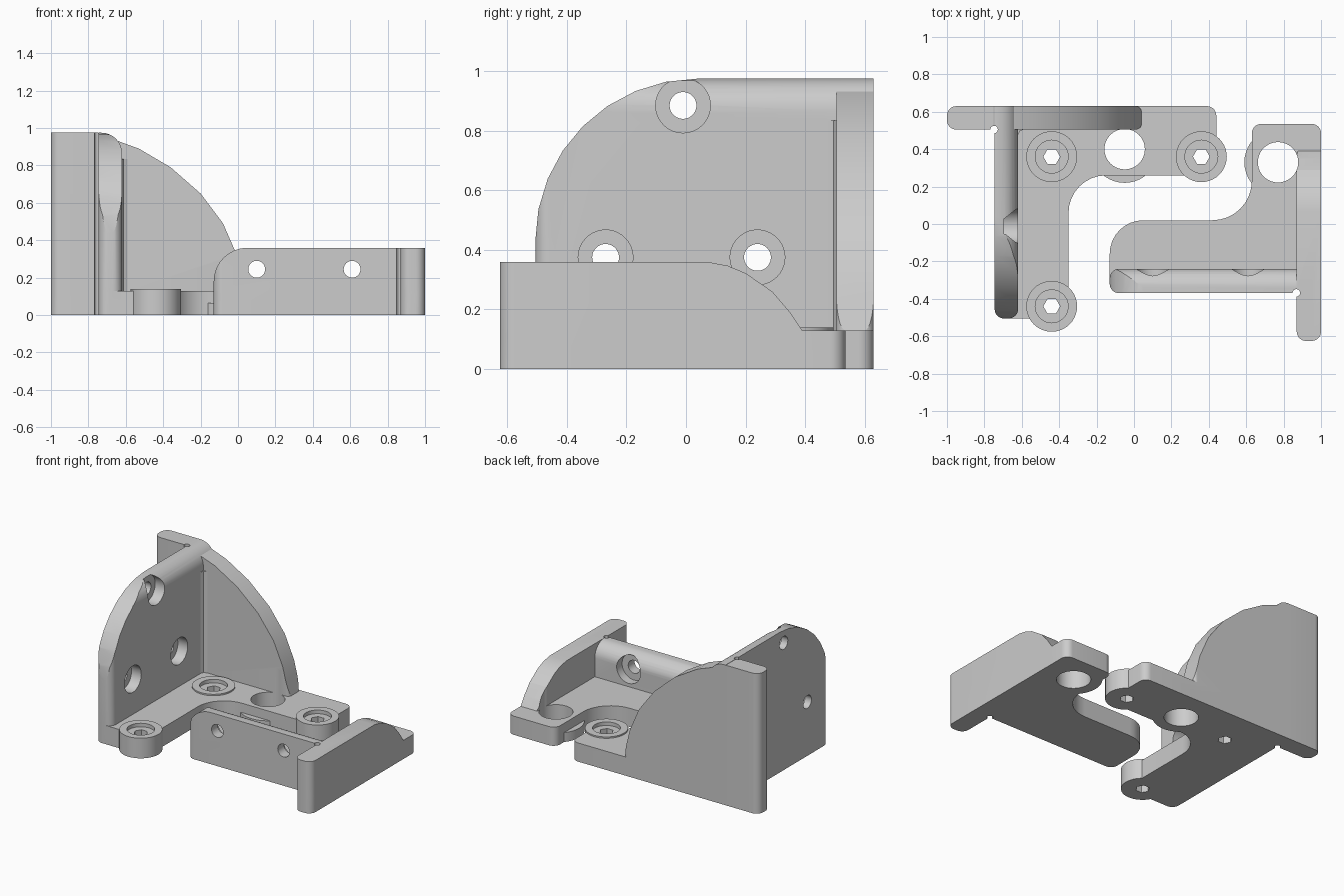
import bpy, bmesh, math
from mathutils import Vector

old = bpy.data.objects.get("Cube")
if old:
    bpy.data.objects.remove(old, do_unlink=True)

grey = bpy.data.materials.new("plain grey")
grey.use_nodes = True
colour = (0.604, 0.604, 0.604, 1)
grey.diffuse_color = colour
grey.node_tree.nodes["Principled BSDF"].inputs["Base Color"].default_value = colour


def rounded(corners, steps=8):
    """Outline whose corners (a, b, radius) are replaced by arcs."""
    out = []
    for i, corner in enumerate(corners):
        p = Vector(corner[:2])
        r = corner[2] if len(corner) > 2 else 0
        if not r:
            out.append(p)
            continue
        u = (Vector(corners[i - 1][:2]) - p).normalized()
        v = (Vector(corners[(i + 1) % len(corners)][:2]) - p).normalized()
        half = math.acos(max(-1, min(1, u.dot(v)))) / 2
        centre = p + (u + v).normalized() * (r / math.sin(half))
        start = p + u * (r / math.tan(half)) - centre
        end = p + v * (r / math.tan(half)) - centre
        first = math.atan2(start.y, start.x)
        sweep = math.remainder(math.atan2(end.y, end.x) - first, math.tau)
        for k in range(steps + 1):
            angle = first + sweep * k / steps
            out.append(centre + Vector((math.cos(angle), math.sin(angle))) * r)
    return out


def circle(a, b, r, sides=40):
    return [Vector((a + r * math.cos(math.tau * k / sides),
                    b + r * math.sin(math.tau * k / sides))) for k in range(sides)]


def prism(name, outline, axis, lo, hi):
    """Extrude a 2D outline along one axis."""
    place = {"x": lambda p, h: (h, p[0], p[1]),
             "y": lambda p, h: (p[0], h, p[1]),
             "z": lambda p, h: (p[0], p[1], h)}[axis]
    bm = bmesh.new()
    rings = [[bm.verts.new(place(p, h)) for p in outline] for h in (lo, hi)]
    bm.faces.new(rings[0])
    bm.faces.new(rings[1])
    n = len(outline)
    for i in range(n):
        j = (i + 1) % n
        bm.faces.new((rings[0][i], rings[0][j], rings[1][j], rings[1][i]))
    bmesh.ops.recalc_face_normals(bm, faces=bm.faces)
    mesh = bpy.data.meshes.new(name)
    bm.to_mesh(mesh)
    bm.free()
    mesh.materials.append(grey)
    obj = bpy.data.objects.new(name, mesh)
    bpy.context.collection.objects.link(obj)
    return obj


def combine(body, operation, tools):
    """Apply a boolean with each tool, then drop the tools."""
    for tool in tools:
        mod = body.modifiers.new("bool", "BOOLEAN")
        mod.operation, mod.object, mod.solver = operation, tool, "EXACT"
        tool.hide_render = True
    deps = bpy.context.evaluated_depsgraph_get()
    mesh = bpy.data.meshes.new_from_object(body.evaluated_get(deps))
    body.modifiers.clear()
    body.data = mesh
    for tool in tools:
        bpy.data.objects.remove(tool, do_unlink=True)
    return body


def finish(obj):
    bpy.ops.object.select_all(action="DESELECT")
    obj.select_set(True)
    bpy.context.view_layer.objects.active = obj
    bpy.ops.object.shade_smooth_by_angle(angle=math.radians(14))


FLOOR, BOSS, HOLE = 0.13, 0.14, 0.045

# Tall bracket: L-shaped base with round lobes
tall = prism("tall_bracket", rounded([
    (-.745, -.505, .05), (-.5, -.505), (-.35, -.4), (-.35, .26, .2), (.3, .26),
    (.44, .4), (.44, .63, .05), (-1, .63, .05), (-1, .505, .05), (-.745, .505)]),
    "z", 0, FLOOR)
bolts = [(-.44, -.44), (-.44, .36), (.36, .36)]
lobes = [prism("lobe", circle(x, y, .136), "z", 0, BOSS) for x, y in bolts]
lobes.append(prism("hole_rim", circle(-.05, .4, .18), "z", 0, .065))

# Tall side wall: rounded plan, quarter-round profile, soft inner top edge
side = prism("side_wall", rounded([(-.745, -.505, .05), (-.62, -.505, .05),
                                   (-.62, .63), (-.745, .63)]), "z", 0, 1.1)
side = combine(side, "INTERSECT", [
    prism("profile", rounded([(-.506, 0), (.63, 0), (.63, .975), (-.506, .975, .545)]),
          "x", -.9, -.5),
    prism("soft_edge", rounded([(-.745, 0), (-.62, 0), (-.62, .975, .11), (-.745, .975)]),
          "y", -.8, .8)])

# Tall back wall with a curved falling edge
back = prism("back_wall", rounded([(-1, .505, .05), (.04, .505, .03),
                                   (.04, .63, .03), (-1, .63, .05)]), "z", 0, 1.1)
back = combine(back, "INTERSECT", [prism("profile", rounded([
    (-1.1, 0), (.04, 0), (.04, .13), (-.01, .33), (-.08, .49), (-.2, .65), (-.36, .79),
    (-.53, .89), (-.64, .93), (-.75, .975), (-1.1, .975)]), "y", .4, .8)])
gusset = prism("corner_fillet", [(-.64, .52), (-.64, .475), (-.62, .475), (-.611, .496),
                                 (-.59, .505), (-.59, .52)], "z", .05, .835)
combine(tall, "UNION", lobes + [side, back, gusset])

# Tall bracket holes: bolts with hex sockets, wall screws, big hole, corner relief
cuts = [prism("big_hole", circle(-.05, .4, .108), "z", -.1, .3),
        prism("relief", circle(-.748, .505, .02, 16), "z", -.1, 1.2)]
for x, y in bolts:
    cuts.append(prism("hex", circle(x, y, HOLE, 6), "z", -.1, .3))
    cuts.append(prism("recess", circle(x, y, .088), "z", .115, .3))
for y, z in [(-.01, .885), (-.27, .375), (.24, .375)]:
    cuts.append(prism("screw", circle(y, z, HOLE), "x", -.9, -.5))
    cuts.append(prism("counterbore", circle(y, z, .092), "x", -.695, -.5))
finish(combine(tall, "DIFFERENCE", cuts))

# Low bracket: base with a swept inner corner
low = prism("low_bracket", rounded([
    (-.13, -.37, .05), (.87, -.37), (.87, -.625, .05), (1, -.625, .05), (1, .535, .05),
    (.63, .535, .05), (.63, .02, .21), (-.13, .02, .18)]), "z", 0, FLOOR)
rim = prism("hole_rim", circle(.77, .33, .18), "z", 0, .065)

# Low front wall: rounded end and soft inner top edge
front = prism("front_wall", rounded([(-.13, -.37, .05), (.95, -.37),
                                     (.95, -.24), (-.13, -.24, .05)]), "z", 0, .5)
front = combine(front, "INTERSECT", [
    prism("profile", rounded([(-.13, 0), (1, 0), (1, .36), (-.13, .36, .18)]), "y", -.6, 0),
    prism("soft_edge", rounded([(-.37, 0), (-.24, 0), (-.24, .36, .1), (-.37, .36)]),
          "x", -.5, 1.2)])

# Low side wall with a curved falling end
end = prism("end_wall", rounded([(.87, -.625, .05), (1, -.625, .05),
                                 (1, .4), (.87, .4, .03)]), "z", 0, .5)
end = combine(end, "INTERSECT", [prism("profile", rounded([
    (-.8, 0), (.4, 0), (.39, .13), (.35, .19), (.29, .26), (.2, .322), (.14, .347),
    (.07, .36), (-.8, .36)]), "x", .7, 1.2)])
combine(low, "UNION", [rim, front, end])

# Low bracket holes
cuts = [prism("big_hole", circle(.77, .33, .108), "z", -.1, .3),
        prism("relief", circle(.868, -.368, .02, 16), "z", -.1, .6)]
for x in (.1, .61):
    cuts.append(prism("screw", circle(x, .245, HOLE), "y", -.6, -.1))
    cuts.append(prism("counterbore", circle(x, .245, .092), "y", -.3, -.1))
finish(combine(low, "DIFFERENCE", cuts))
